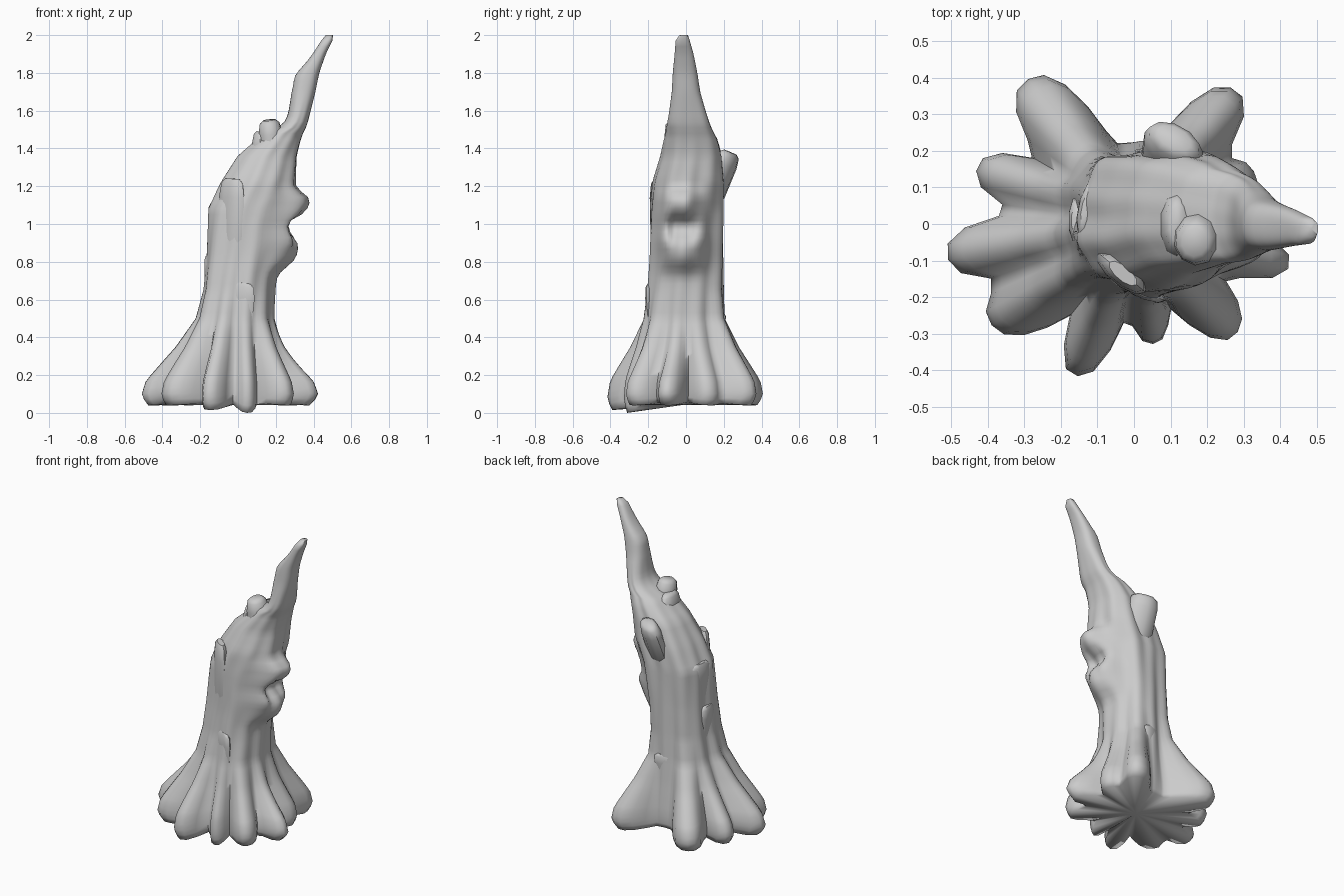
import bpy, bmesh, math
from mathutils import Vector

if "Cube" in bpy.data.objects:
    bpy.data.objects.remove(bpy.data.objects["Cube"])

bark = bpy.data.materials.new("grey bark")
bark.use_nodes = True
GREY = (0.6, 0.6, 0.6, 1)
bark.diffuse_color = GREY
bark.node_tree.nodes["Principled BSDF"].inputs["Base Color"].default_value = GREY

# Trunk outline: height, x min, x max, y min, y max
TRUNK = [(0.04, -0.2, 0.19, -0.2, 0.18), (0.5, -0.185, 0.18, -0.2, 0.19),
         (0.8, -0.165, 0.2, -0.185, 0.195), (1.08, -0.15, 0.25, -0.18, 0.2),
         (1.22, -0.085, 0.3, -0.17, 0.2), (1.36, 0.0, 0.31, -0.13, 0.19),
         (1.44, 0.09, 0.33, -0.115, 0.17), (1.48, 0.13, 0.345, -0.105, 0.15),
         (1.52, 0.235, 0.365, -0.1, 0.13), (1.58, 0.265, 0.38, -0.09, 0.11),
         (1.7, 0.285, 0.41, -0.075, 0.075), (1.8, 0.32, 0.43, -0.07, 0.06),
         (1.9, 0.395, 0.465, -0.06, 0.04), (1.97, 0.44, 0.5, -0.055, 0.02),
         (2.0, 0.465, 0.503, -0.035, 0.01)]
# Root tips: x, y, angular width, drop of the tip, steepness
ROOTS = [(-0.52, -0.08, 0.28, 0, 1), (-0.42, 0.165, 0.27, 0, 1.2),
         (-0.29, 0.41, 0.31, 0, 1), (0.28, 0.38, 0.29, 0, 1),
         (0.33, 0.15, 0.32, 0, 1.3), (0.44, -0.1, 0.25, 0, 1.7),
         (0.28, -0.28, 0.3, 0, 1.2), (0.06, -0.325, 0.24, 0.04, 1),
         (-0.15, -0.41, 0.25, 0.025, 1), (-0.38, -0.26, 0.34, 0, 1)]
# How far the roots spread at each height
SPREAD = [(0.04, 0.88), (0.09, 1), (0.17, 0.93), (0.25, 0.72), (0.35, 0.45),
          (0.5, 0.13), (0.65, 0.03), (0.85, 0), (2, 0)]


def sample(table, z):
    for a, b in zip(table, table[1:]):
        if z <= b[0]:
            t = max(0, (z - a[0]) / (b[0] - a[0]))
            return [p + (q - p) * t for p, q in zip(a[1:], b[1:])]
    return table[-1][1:]


def bump(y, z, cy, cz, wy, wz):
    return math.exp(-abs((y - cy) / wy) ** 3 - abs((z - cz) / wz) ** 3)


def trunk_point(a, z):
    x0, x1, y0, y1 = sample(TRUNK, z)
    f = sample(SPREAD, z)[0]
    fade = max(0, min(1, (1.7 - z) / 0.5))
    ridge = 1 + fade * (0.035 * math.sin(5 * a + 2.5 * z)
                        + 0.025 * math.sin(11 * a - 4 * z))
    # Slightly squared section
    ridge *= 1 + 0.07 * math.sin(2 * a) ** 2
    c, s = math.cos(a), math.sin(a)
    x = (x0 + x1) / 2 + (x1 - x0) / 2 * c * ridge
    y = (y0 + y1) / 2 + (y1 - y0) / 2 * s * ridge
    # Flared roots with blunt tips
    flare, drop, toe = 0.04 * f, 0, 0
    for rx, ry, w, d, steep in ROOTS:
        off = (a - math.atan2(ry, rx) + math.pi) % math.tau - math.pi
        g = math.exp(-abs(off / w) ** 2.5)
        flare = max(flare, (math.hypot(rx, ry) - 0.195) * g * f ** steep)
        drop = max(drop, d * g)
        toe = max(toe, g)
    x += c * flare
    y += s * flare
    # Knot hole: hooked brow above, round bowl below, hollow between
    if c > 0:
        x += 0.11 * bump(y, z, -0.03, 1.1, 0.11, 0.075)
        x += 0.095 * bump(y, z, -0.02, 0.855, 0.12, 0.095)
        x += 0.05 * bump(y, z, -0.12, 0.97, 0.04, 0.1)
        x += 0.04 * bump(y, z, 0.07, 0.97, 0.04, 0.1)
    # Small lump on the splinter
    elif z > 1.6:
        x += 0.012 * math.exp(-((z - 1.78) / 0.05) ** 2) * c
    lift = 0.025 * (1 - toe) - drop
    return Vector((x, y, z + lift * max(0, 1 - (z - 0.04) / 0.15)))


def finish(bm, name, angle):
    bmesh.ops.recalc_face_normals(bm, faces=bm.faces)
    mesh = bpy.data.meshes.new(name)
    bm.to_mesh(mesh)
    bm.free()
    mesh.materials.append(bark)
    ob = bpy.data.objects.new(name, mesh)
    bpy.context.collection.objects.link(ob)
    bpy.ops.object.select_all(action='DESELECT')
    ob.select_set(True)
    bpy.context.view_layer.objects.active = ob
    bpy.ops.object.shade_smooth_by_angle(angle=math.radians(angle))


def loft(bm, rings):
    loops = [[bm.verts.new(p) for p in ring] for ring in rings]
    n = len(loops[0])
    for lo, hi in zip(loops, loops[1:]):
        for i in range(n):
            j = (i + 1) % n
            bm.faces.new((lo[i], lo[j], hi[j], hi[i]))
    for cap in (loops[0], loops[-1]):
        mid = bm.verts.new(sum((v.co for v in cap), Vector()) / n)
        for i in range(n):
            bm.faces.new((cap[i], cap[(i + 1) % n], mid))


# Trunk, roots and long splinter in one loft
SIDES, ROWS = 72, 64
bm = bmesh.new()
levels = [0.04 + 1.96 * i / ROWS for i in range(ROWS + 1)]
loft(bm, [[trunk_point(math.tau * i / SIDES, z) for i in range(SIDES)]
          for z in levels])
finish(bm, "trunk", 85)


# Broken stubs and bark slabs: flattened, sunk into the trunk, blunt on top
def slab(name, base, tip, r0, r1, flat=0.6, sides=10):
    base, tip = Vector(base), Vector(tip)
    axis = tip - base
    out = Vector((base.x - 0.05, base.y, 0)).normalized()
    side = axis.cross(out).normalized()
    out = side.cross(axis).normalized()
    rings = []
    for t, k in ((0, 0.4), (0.35, 0.9), (0.8, 1), (0.95, 0.9), (1, 0.6)):
        r = (r0 + (r1 - r0) * t) * k
        rings.append([base + axis * t + side * r * math.cos(a)
                      + out * r * flat * math.sin(a)
                      for a in (math.tau * i / sides for i in range(sides))])
    bm = bmesh.new()
    loft(bm, rings)
    finish(bm, name, 50)


slab("crown_peak", (0.2, -0.01, 1.2), (0.165, -0.05, 1.55), 0.1, 0.065, 0.9)
slab("crown_step", (0.1, 0.0, 1.15), (0.12, 0.0, 1.49), 0.13, 0.08, 0.5)
slab("left_jag", (-0.02, 0.0, 0.95), (-0.02, 0.02, 1.24), 0.13, 0.09, 0.5)
slab("back_stub", (0.1, 0.09, 1.05), (0.11, 0.235, 1.38), 0.12, 0.085, 0.6)
slab("bark_upper_left", (-0.11, 0.03, 0.7), (-0.125, 0.04, 1.11), 0.1, 0.09, 0.35)
slab("bark_lower_left", (-0.13, 0.0, 0.45), (-0.155, 0.01, 0.83), 0.09, 0.07, 0.4)
slab("bark_front", (-0.02, -0.15, 0.3), (0.02, -0.18, 0.69), 0.1, 0.08, 0.3)
slab("bark_front_upper", (-0.05, -0.12, 0.75), (-0.03, -0.135, 1.24), 0.11, 0.08, 0.4)
slab("bark_back_low", (0.02, 0.15, 0.25), (0.03, 0.185, 0.53), 0.09, 0.07, 0.4)
